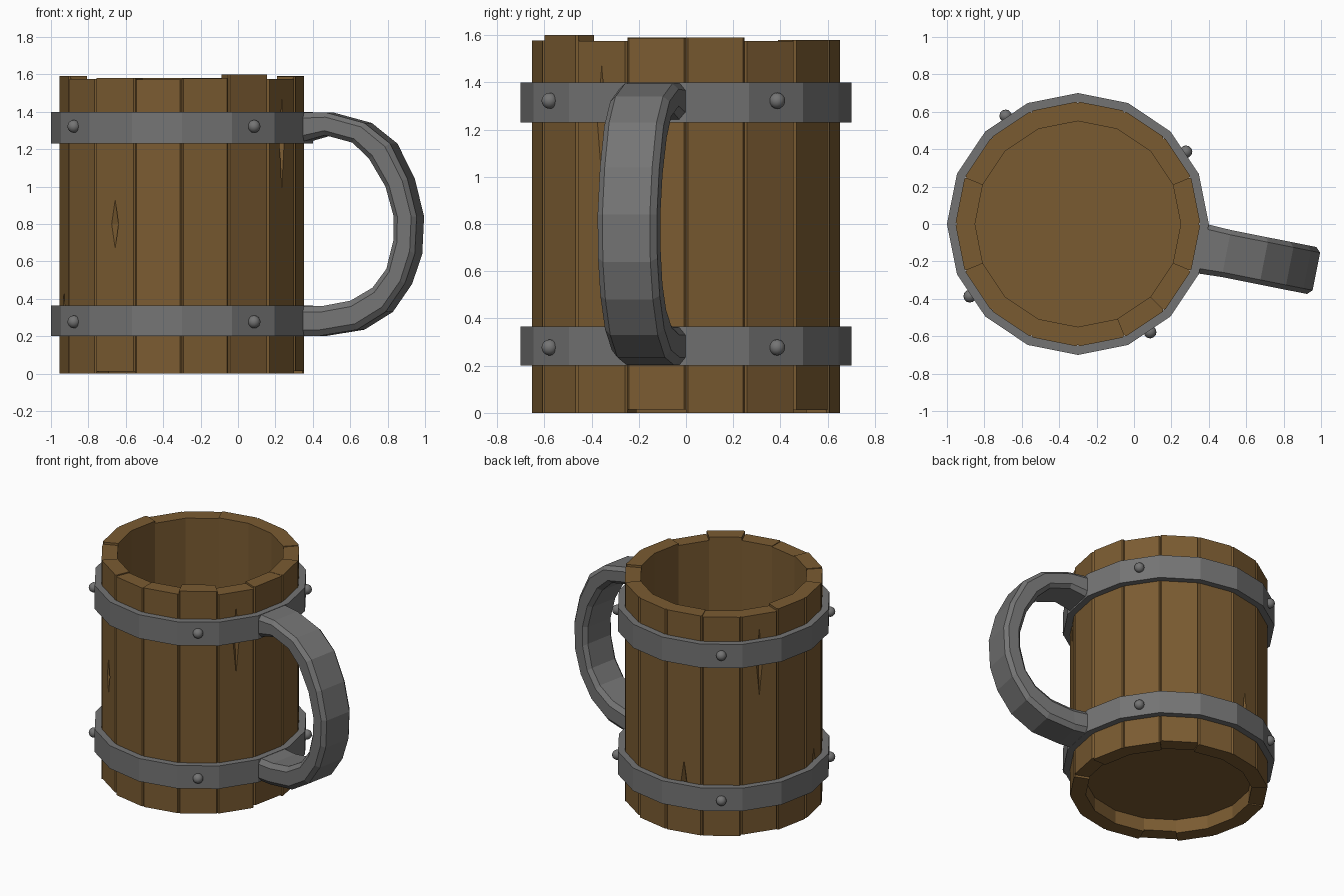
import bpy, bmesh, math
from mathutils import Matrix, Vector

if "Cube" in bpy.data.objects:
    bpy.data.objects.remove(bpy.data.objects["Cube"])

CX = -0.30                      # mug axis
SIDES = 16
STEP = 2 * math.pi / SIDES


def material(name, rgb):
    m = bpy.data.materials.new(name)
    m.diffuse_color = (*rgb, 1)
    m.use_nodes = True
    m.node_tree.nodes["Principled BSDF"].inputs["Base Color"].default_value = m.diffuse_color
    return m


WOOD = material("brown wood", (0.195, 0.105, 0.031))
IRON = material("grey iron", (0.175, 0.175, 0.175))


def finish(bm, name, mat):
    bmesh.ops.recalc_face_normals(bm, faces=bm.faces)
    mesh = bpy.data.meshes.new(name)
    bm.to_mesh(mesh)
    bm.free()
    mesh.materials.append(mat)
    obj = bpy.data.objects.new(name, mesh)
    bpy.context.collection.objects.link(obj)
    return obj


def polar(r, a, z=0.0):
    return Vector((CX + r * math.cos(a), r * math.sin(a), z))


def loft(bm, rings, closed=False):
    """Skin equal-length rings of points; cap the ends unless closed."""
    vs = [[bm.verts.new(p) for p in ring] for ring in rings]
    n = len(vs[0])
    pairs = list(zip(vs, vs[1:])) + ([(vs[-1], vs[0])] if closed else [])
    for a, b in pairs:
        for i in range(n):
            j = (i + 1) % n
            bm.faces.new((a[i], a[j], b[j], b[i]))
    if not closed:
        bm.faces.new(vs[0])
        bm.faces.new(vs[-1])


# Wedge-shaped splits in the staves: stave index -> (centre z, half height)
splits = {10: (0.80, 0.13), 14: (1.23, 0.24), 6: (1.23, 0.24),
          4: (0.36, 0.16), 8: (0.36, 0.09)}


def split_cutter(i):
    z, h = splits[i]
    a = (i + 0.5) * STEP
    bm = bmesh.new()
    r = 0.655 * math.cos(STEP / 2)
    ring = [(0.03, 0), (0, 0.022), (-0.03, 0.004), (0, -0.022)]
    rot = Matrix.Rotation(a, 3, 'Z')
    base = polar(r, a, z)
    vs = [bm.verts.new(base + rot @ Vector((x, y, 0))) for x, y in ring]
    top = bm.verts.new(base + Vector((0, 0, h)))
    bottom = bm.verts.new(base - Vector((0, 0, h)))
    for k in range(4):
        bm.faces.new((vs[k], vs[(k + 1) % 4], top))
        bm.faces.new((vs[(k + 1) % 4], vs[k], bottom))
    cutter = finish(bm, "split_cutter", WOOD)
    cutter.hide_render = True
    cutter.hide_viewport = True
    return cutter


# Staves with slightly uneven ends and a fine groove between neighbours
tops = [1.59, 1.575, 1.58, 1.58, 1.58, 1.575, 1.575, 1.59,
        1.59, 1.575, 1.58, 1.572, 1.577, 1.60, 1.575, 1.588]
bottoms = [0, 0, 0.012, 0, 0, 0, 0.008, 0, 0, 0, 0.012, 0, 0, 0, 0, 0.015]
for i in range(SIDES):
    a0, a1 = i * STEP, (i + 1) * STEP
    p0, p1 = polar(0.655, a0), polar(0.655, a1)
    section = [polar(0.55, a0), polar(0.645, a0), p0.lerp(p1, 0.035),
               p0.lerp(p1, 0.965), polar(0.645, a1), polar(0.55, a1)]
    bm = bmesh.new()
    loft(bm, [[p + Vector((0, 0, z)) for p in section]
              for z in (bottoms[i], tops[i])])
    stave = finish(bm, "stave", WOOD)
    if i in splits:
        mod = stave.modifiers.new("split", 'BOOLEAN')
        mod.operation = 'DIFFERENCE'
        mod.solver = 'EXACT'
        mod.object = split_cutter(i)

# Floor board
bm = bmesh.new()
loft(bm, [[polar(0.552, k * STEP, z) for k in range(SIDES)] for z in (0.10, 0.15)])
finish(bm, "floor_board", WOOD)

# Iron hoops
for name, z0, z1 in (("lower_hoop", 0.20, 0.365), ("upper_hoop", 1.23, 1.40)):
    bm = bmesh.new()
    loft(bm, [[polar(r, k * STEP, z) for r, z in
               ((0.65, z0), (0.70, z0), (0.70, z1), (0.65, z1))]
              for k in range(SIDES)], closed=True)
    finish(bm, name, IRON)

# Rivets, four on each hoop
for z in (0.277, 1.322):
    for k in range(4):
        a = STEP * 1.5 + k * math.pi / 2
        bm = bmesh.new()
        bmesh.ops.create_uvsphere(bm, u_segments=12, v_segments=8, radius=0.034,
                                  matrix=Matrix.Translation(polar(0.695, a, z)))
        for f in bm.faces:
            f.smooth = True
        finish(bm, "rivet", IRON)

# Handle: chamfered bar swept between outer and inner (radius, height) outlines
outer = [(0.66, 1.398), (0.81, 1.395), (1.015, 1.34), (1.155, 1.23),
         (1.25, 1.04), (1.30, 0.84), (1.29, 0.64), (1.235, 0.48),
         (1.13, 0.33), (0.975, 0.235), (0.77, 0.202), (0.66, 0.202)]
inner = [(0.66, 1.235), (0.80, 1.275), (0.95, 1.235), (1.04, 1.15),
         (1.13, 1.00), (1.175, 0.84), (1.175, 0.72), (1.135, 0.56),
         (1.06, 0.46), (0.94, 0.39), (0.79, 0.362), (0.66, 0.363)]
# (depth fraction from outer to inner, sideways fraction)
bar = [(0, -0.8), (0, 0.8), (0.2, 1), (0.8, 1),
       (1, 0.8), (1, -0.8), (0.8, -1), (0.2, -1)]
angle = -STEP / 2
out_dir = Vector((math.cos(angle), math.sin(angle), 0))
side_dir = Vector((-math.sin(angle), math.cos(angle), 0))
bm = bmesh.new()
rings = []
for i, (o, n) in enumerate(zip(outer, inner)):
    half = 0.135 if i in (0, len(outer) - 1) else 0.128
    ring = []
    for d, s in bar:
        r, z = o[0] + (n[0] - o[0]) * d, o[1] + (n[1] - o[1]) * d
        ring.append(Vector((CX, 0, z)) + out_dir * r + side_dir * half * s)
    rings.append(ring)
loft(bm, rings)
finish(bm, "handle", IRON)
